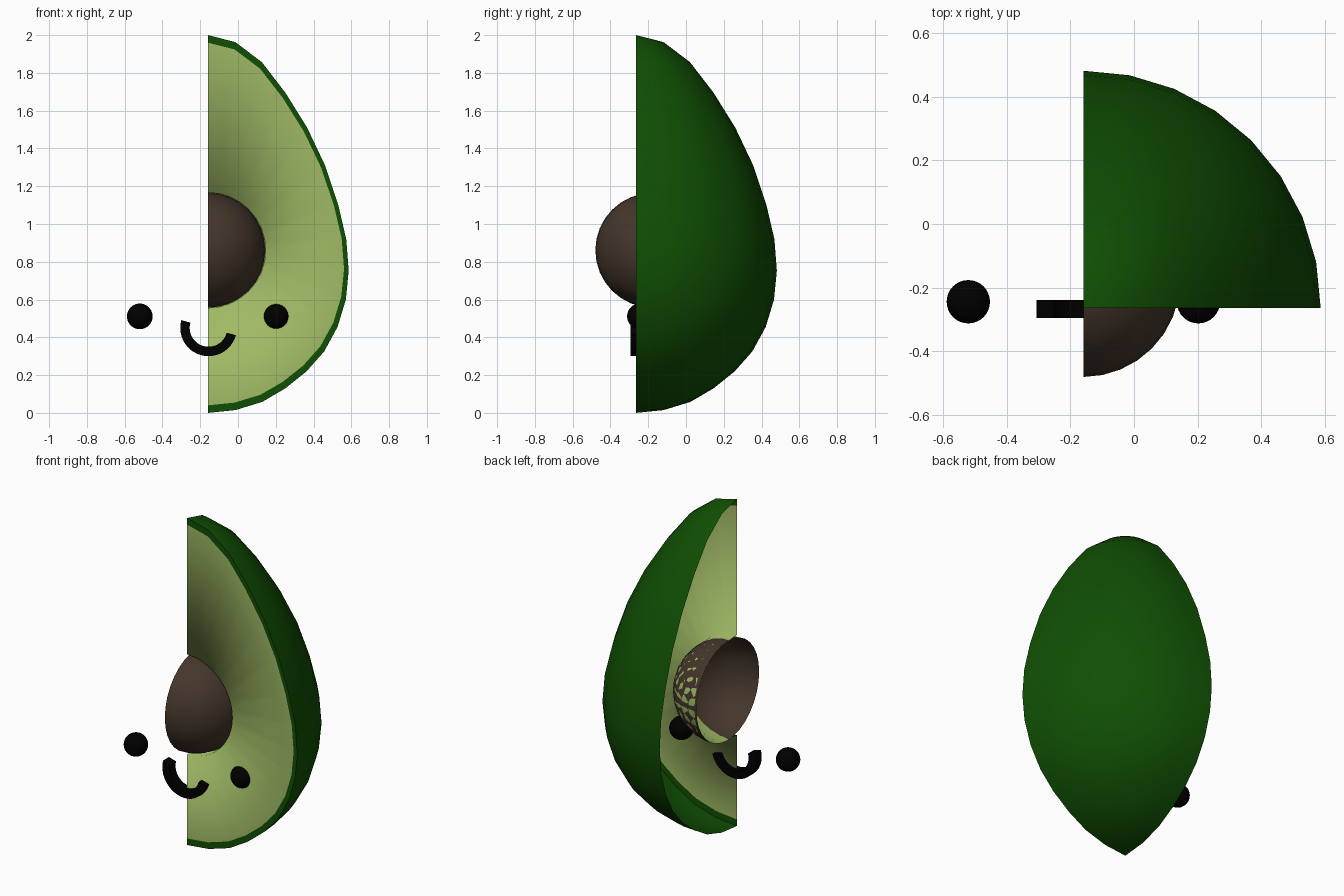
import bpy, bmesh
from math import sin, cos, pi, radians

if "Cube" in bpy.data.objects:
    bpy.data.objects.remove(bpy.data.objects["Cube"])

AX, AY = -0.159, -0.264        # revolve axis / cut planes
PIT_Y, PIT_Z, PIT_R = -0.176, 0.861, 0.304


def material(name, rgb):
    m = bpy.data.materials.new(name)
    m.diffuse_color = (*rgb, 1)
    m.use_nodes = True
    m.node_tree.nodes["Principled BSDF"].inputs["Base Color"].default_value = m.diffuse_color
    return m


skin_mat = material("skin", (0.005, 0.078, 0.001))
flesh_mat = material("flesh", (0.35, 0.49, 0.13))
pit_mat = material("pit", (0.058, 0.036, 0.024))
black_mat = material("black", (0.0, 0.0, 0.0))


def finish(name, bm, mat, angle):
    bmesh.ops.remove_doubles(bm, verts=bm.verts, dist=1e-5)
    me = bpy.data.meshes.new(name)
    bm.to_mesh(me)
    bm.free()
    ob = bpy.data.objects.new(name, me)
    bpy.context.collection.objects.link(ob)
    me.materials.append(mat)
    bpy.ops.object.select_all(action='DESELECT')
    ob.select_set(True)
    bpy.context.view_layer.objects.active = ob
    bpy.ops.object.shade_smooth_by_angle(angle=radians(angle))
    return ob


def loft(name, rows, mat, angle, flip=False):
    """Bridge consecutive rows of points with quads."""
    bm = bmesh.new()
    rows = [[bm.verts.new(p) for p in row] for row in rows]
    for a, b in zip(rows, rows[1:]):
        for i in range(len(a) - 1):
            bm.faces.new((a[i], a[i + 1], b[i + 1], b[i]))
    bmesh.ops.dissolve_degenerate(bm, dist=1e-5, edges=bm.edges)
    if flip:
        bmesh.ops.reverse_faces(bm, faces=bm.faces)
    return finish(name, bm, mat, angle)


# Outline of the fruit, top to bottom: radius, height
profile = [(0, 2), (.145, 1.963), (.285, 1.857), (.41, 1.695), (.525, 1.51),
           (.62, 1.31), (.69, 1.10), (.732, .92), (.745, .753), (.73, .60),
           (.686, .455), (.615, .325), (.522, .22), (.41, .13), (.287, .058),
           (.146, .015), (0, 0)]
inset = [(r * .967, 1 + (z - 1) * .96) for r, z in profile]

# Skin: flat rim on the cut, then a quarter revolve
rows = [[(AX + r, AY, z) for r, z in inset]]
for k in range(9):
    a = k * pi / 16
    rows.append([(AX + r * cos(a), AY + r * sin(a), z) for r, z in profile])
loft("skin", rows, skin_mat, 40, flip=True)

# Flesh: flat cut face with a rounded socket behind the pit
rows = [[(AX + r, AY, z) for r, z in inset]]
socket = [(.306, AY)] + [(.303 * cos(k * pi / 16), PIT_Y + .303 * sin(k * pi / 16))
                         for k in range(9)]
for R, y in socket:
    rows.append([(AX + R * sin(i * pi / 16), y, PIT_Z + R * cos(i * pi / 16))
                 for i in range(17)])
loft("flesh", rows, flesh_mat, 120)

# Pit: ball halved at the side cut, left open
bm = bmesh.new()
bmesh.ops.create_uvsphere(bm, u_segments=32, v_segments=16, radius=PIT_R)
bmesh.ops.bisect_plane(bm, geom=bm.verts[:] + bm.edges[:] + bm.faces[:],
                       plane_co=(0, 0, 0), plane_no=(1, 0, 0), clear_inner=True)
bmesh.ops.translate(bm, verts=bm.verts, vec=(AX, PIT_Y, PIT_Z))
finish("pit", bm, pit_mat, 60)

# Eyes
for name, side in (("left_eye", -1), ("right_eye", 1)):
    bm = bmesh.new()
    bmesh.ops.create_uvsphere(bm, u_segments=32, v_segments=16, radius=0.068)
    bmesh.ops.translate(bm, verts=bm.verts, vec=(AX + side * .361, -0.244, 0.511))
    finish(name, bm, black_mat, 60)

# Smile: tilted half ring of square section with closed ends
bm = bmesh.new()
rings = []
for k in range(17):
    a = radians(164 + 181 * k / 16)
    rings.append([bm.verts.new((AX + .003 + (.125 + u) * cos(a), -0.267 + v,
                                .45 + (.125 + u) * sin(a)))
                  for u, v in ((-.025, -.028), (.025, -.028), (.025, .028), (-.025, .028))])
for a, b in zip(rings, rings[1:]):
    for j in range(4):
        bm.faces.new((a[j], a[(j + 1) % 4], b[(j + 1) % 4], b[j]))
bm.faces.new(rings[0])
bm.faces.new(rings[-1])
bmesh.ops.recalc_face_normals(bm, faces=bm.faces)
finish("smile", bm, black_mat, 40)
